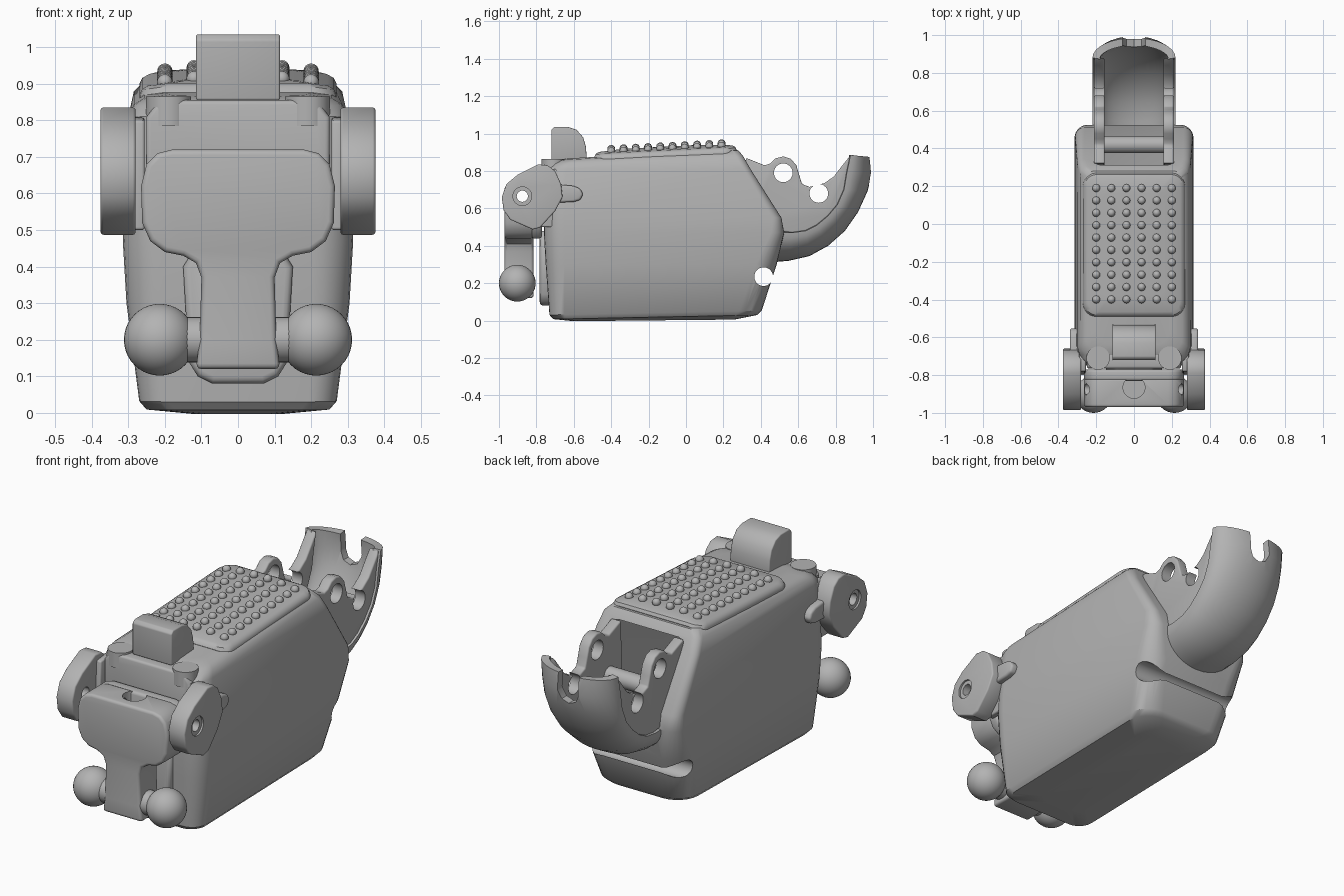
import bpy, bmesh, math
from mathutils import Matrix, Vector

cube = bpy.data.objects.get("Cube")
if cube:
    bpy.data.objects.remove(cube, do_unlink=True)

GREY = bpy.data.materials.new("plain_grey")
GREY.use_nodes = True
GREY.diffuse_color = (0.45, 0.45, 0.45, 1)
GREY.node_tree.nodes["Principled BSDF"].inputs["Base Color"].default_value = (0.45, 0.45, 0.45, 1)


def activate(ob):
    bpy.ops.object.select_all(action='DESELECT')
    ob.select_set(True)
    bpy.context.view_layer.objects.active = ob


def modify(ob, kind, **settings):
    """Add a modifier and apply it straight away."""
    mod = ob.modifiers.new(kind, kind)
    for key, value in settings.items():
        setattr(mod, key, value)
    activate(ob)
    bpy.ops.object.modifier_apply(modifier=mod.name)


def finish(name, bm, bevel=0, mirror=False, recalc=True):
    if recalc:
        bmesh.ops.recalc_face_normals(bm, faces=bm.faces)
    mesh = bpy.data.meshes.new(name)
    bm.to_mesh(mesh)
    bm.free()
    mesh.materials.append(GREY)
    ob = bpy.data.objects.new(name, mesh)
    bpy.context.collection.objects.link(ob)
    if bevel:
        modify(ob, 'BEVEL', width=bevel, segments=3, limit_method='ANGLE', angle_limit=math.radians(40))
    if mirror:
        modify(ob, 'MIRROR')
    activate(ob)
    bpy.ops.object.shade_smooth_by_angle(angle=math.radians(35))
    return ob


def cut(ob, cutter):
    modify(ob, 'BOOLEAN', object=cutter, operation='DIFFERENCE', solver='EXACT')
    activate(ob)
    bpy.ops.object.shade_smooth_by_angle(angle=math.radians(35))


def prism(name, points, axis, lo, hi, bevel=0, mirror=False):
    """Extrude an outline of (y, z) along x, or of (x, z) along y."""
    bm = bmesh.new()
    place = (lambda p, d: (d, *p)) if axis == 'x' else (lambda p, d: (p[0], d, p[1]))
    face = bm.faces.new([bm.verts.new(place(p, lo)) for p in points])
    new = bmesh.ops.extrude_face_region(bm, geom=[face])["geom"]
    step = Vector(place((0, 0), hi - lo))
    bmesh.ops.translate(bm, vec=step, verts=[v for v in new if isinstance(v, bmesh.types.BMVert)])
    return finish(name, bm, bevel, mirror)


def rod(name, centre, radius, length, axis='x', mirror=False):
    bm = bmesh.new()
    turn = Matrix.Rotation(math.pi / 2, 4, 'Y') if axis == 'x' else Matrix()
    bmesh.ops.create_cone(bm, cap_ends=True, segments=32, radius1=radius, radius2=radius,
                          depth=length, matrix=Matrix.Translation(centre) @ turn)
    return finish(name, bm, mirror=mirror)


def ring(hw, front, back, rf, rb, z, slope=0, dome=0):
    """Rounded rectangle whose height may tilt along y and dome across x."""
    points = []
    corners = ((1, back, rb, 0), (-1, back, rb, 90), (-1, front, rf, 180), (1, front, rf, 270))
    for side, end, r, start in corners:
        cy = end - r if end == back else end + r
        for i in range(7):
            a = math.radians(start + i * 15)
            x, y = side * (hw - r) + r * math.cos(a), cy + r * math.sin(a)
            points.append((x, y, z + slope * y - dome * x * x))
    return points


def loft(name, rings):
    bm = bmesh.new()
    loops = [[bm.verts.new(p) for p in r] for r in rings]
    n = len(loops[0])
    for a, b in zip(loops, loops[1:]):
        for i in range(n):
            bm.faces.new((a[i], a[(i + 1) % n], b[(i + 1) % n], b[i]))
    bm.faces.new(loops[0])
    bm.faces.new(loops[-1])
    return finish(name, bm)


# Hollow body with a sloping open back
body = loft("body", [
    ring(.13, -.60, .26, .08, .10, .003, .01),
    ring(.25, -.71, .38, .08, .12, .022, .02),
    ring(.27, -.73, .405, .08, .12, .045, .02),
    ring(.305, -.75, .485, .10, .11, .30),
    ring(.315, -.76, .525, .11, .07, .47),
    ring(.312, -.76, .51, .11, .05, .55),
    ring(.30, -.75, .345, .11, .04, .81),
    ring(.285, -.72, .305, .10, .04, .868, .04),
    ring(.255, -.69, .28, .09, .04, .895, .055),
    ring(.19, -.64, .24, .08, .04, .902, .055)])
cavity = prism("cavity_cutter", [(-.45, .80), (-.45, .30), (.40, .42), (.62, .50), (.62, .86), (.20, .87)],
               'x', -.205, .205, .03)
side_bore = rod("side_bore_cutter", (0, .415, .235), .05, 1)
for tool in (cavity, side_bore):
    cut(body, tool)

# Raised grip pad with rows of studs
loft("grip_pad", [ring(hw, -.11 - ly, -.11 + ly, r, r, z, .05, .35) for hw, ly, r, z in (
    (.268, .37, .07, .87), (.27, .38, .07, .915), (.262, .372, .065, .93), (.245, .355, .06, .937),
    (.17, .27, .05, .937), (.08, .16, .03, .937))])
bm = bmesh.new()
for row in range(10):
    for col in range(6):
        x, y = -.2 + col * .08, .19 - row * .0655
        spot = Matrix.Translation((x, y, .939 + .05 * y - .35 * x * x))
        bmesh.ops.create_uvsphere(bm, u_segments=12, v_segments=8, radius=.021, matrix=spot)
finish("grip_studs", bm)

# Curved rear scoop: rounded back swept between a rim curve and a spine curve
spine = [(.44, .31), (.55, .32), (.66, .345), (.76, .40), (.85, .48), (.92, .58), (.97, .69), (.995, .79), (.985, .875)]
rim = [(.44, .47), (.57, .47), (.64, .48), (.70, .51), (.76, .56), (.81, .62), (.845, .70), (.86, .79), (.88, .885)]
bm = bmesh.new()
sections = []
for o, i in zip(spine, rim):
    row = []
    for k in range(17):
        a = math.radians(-90 + k * 11.25)
        c = math.cos(a)
        row.append(bm.verts.new((.22 * math.sin(a), i[0] + (o[0] - i[0]) * c, i[1] + (o[1] - i[1]) * c)))
    sections.append(row)
for a, b in zip(sections, sections[1:]):
    for k in range(16):
        bm.faces.new((a[k], a[k + 1], b[k + 1], b[k]))
bm.normal_update()
bm.faces.ensure_lookup_table()
if bm.faces[8].normal.z > 0:
    bmesh.ops.reverse_faces(bm, faces=bm.faces)
scoop = finish("rear_scoop", bm, recalc=False)
modify(scoop, 'SOLIDIFY', thickness=.04, offset=-1)
slot = prism("slot_cutter", [(-.06, 1), (-.06, .78), (-.04, .74), (0, .725), (.04, .74), (.06, .78), (.06, 1)],
             'y', .9, 1.1)
cut(scoop, slot)

# Side cheeks of the scoop with pivot lugs
cheeks = prism("scoop_cheeks", [(.30, .50)] + rim[1:] + [
    (.84, .835), (.79, .77), (.74, .735), (.66, .715), (.62, .73), (.605, .78), (.59, .83), (.56, .865),
    (.52, .878), (.48, .868), (.45, .84), (.42, .83), (.32, .87)], 'x', .155, .212, .008, True)
lug_cutters = [rod("lug_bore_cutter", (0, y, z), .05, 1) for y, z in ((.52, .79), (.71, .68))]
for tool in lug_cutters:
    cut(cheeks, tool)
rod("cross_bar", (0, .42, .62), .045, .34)

# Front lever: wide head on a narrow stem
half = [(.115, .12), (.105, .20), (.10, .37), (.115, .41), (.15, .43), (.20, .44), (.24, .47),
        (.262, .52), (.265, .62), (.25, .68), (.22, .71), (.18, .72)]
lever = prism("front_lever", half + [(-x, z) for x, z in reversed(half)], 'y', -.97, -.815, .015)
head = half[5:]
lever_back = prism("lever_head_back", head + [(-x, z) for x, z in reversed(head)], 'y', -.83, -.77, .015)
pin_bore = rod("pin_bore_cutter", (0, -.875, .665), .03, 1)
top_bore = rod("top_bore_cutter", (0, -.865, .7), .058, .2, 'z')
for tool in (pin_bore, top_bore):
    cut(lever, tool)

# Ball ends and their necks
bm = bmesh.new()
bmesh.ops.create_uvsphere(bm, u_segments=32, v_segments=20, radius=.098,
                          matrix=Matrix.Translation((.214, -.902, .2)))
finish("ball_ends", bm, mirror=True)
rod("ball_necks", (.12, -.902, .2), .062, .06, mirror=True)

# Hinge ears with bores, recessed rims and clips
ears = prism("hinge_ears", [
    (-.985, .66), (-.96, .73), (-.90, .78), (-.79, .835), (-.74, .83), (-.70, .80), (-.668, .73), (-.66, .66),
    (-.70, .585), (-.78, .497), (-.82, .487), (-.94, .54), (-.975, .59)], 'x', .28, .376, .008, True)
rim_bore = rod("rim_bore_cutter", (.376, -.875, .665), .05, .02, mirror=True)
for tool in (pin_bore, rim_bore):
    cut(ears, tool)
prism("ear_clips", [(-.70, .63), (-.60, .635), (-.565, .645), (-.55, .675), (-.565, .705), (-.60, .72),
                    (-.70, .73)], 'x', .285, .34, .012, True)
prism("ear_brackets", [(-.80, .50), (-.66, .50), (-.64, .78), (-.70, .81), (-.78, .80)],
      'x', .255, .29, .008, True)

# Hinge shelf, latch pods, front boss and top sight block
prism("hinge_shelf", [(-.25, .55), (.25, .55), (.25, .81), (.215, .855), (-.215, .855), (-.25, .81)],
      'y', -.765, -.68, .012)
rod("latch_pods", (.19, -.71, .825), .062, .08, 'z', True)
prism("front_boss", [(.07, .08), (.11, .10), (.135, .14), (.15, .40), (.10, .48), (-.10, .48), (-.15, .40),
                     (-.135, .14), (-.11, .10), (-.07, .08)], 'y', -.782, -.70, .02)
prism("top_block", [(-.72, .855), (-.72, 1.02), (-.705, 1.035), (-.63, 1.035), (-.585, 1.02), (-.55, .98),
                    (-.535, .93), (-.53, .855)], 'x', -.115, .115, .006)

# Remove the cutting helpers
for tool in [cavity, side_bore, slot, pin_bore, top_bore, rim_bore] + lug_cutters:
    bpy.data.objects.remove(tool, do_unlink=True)
